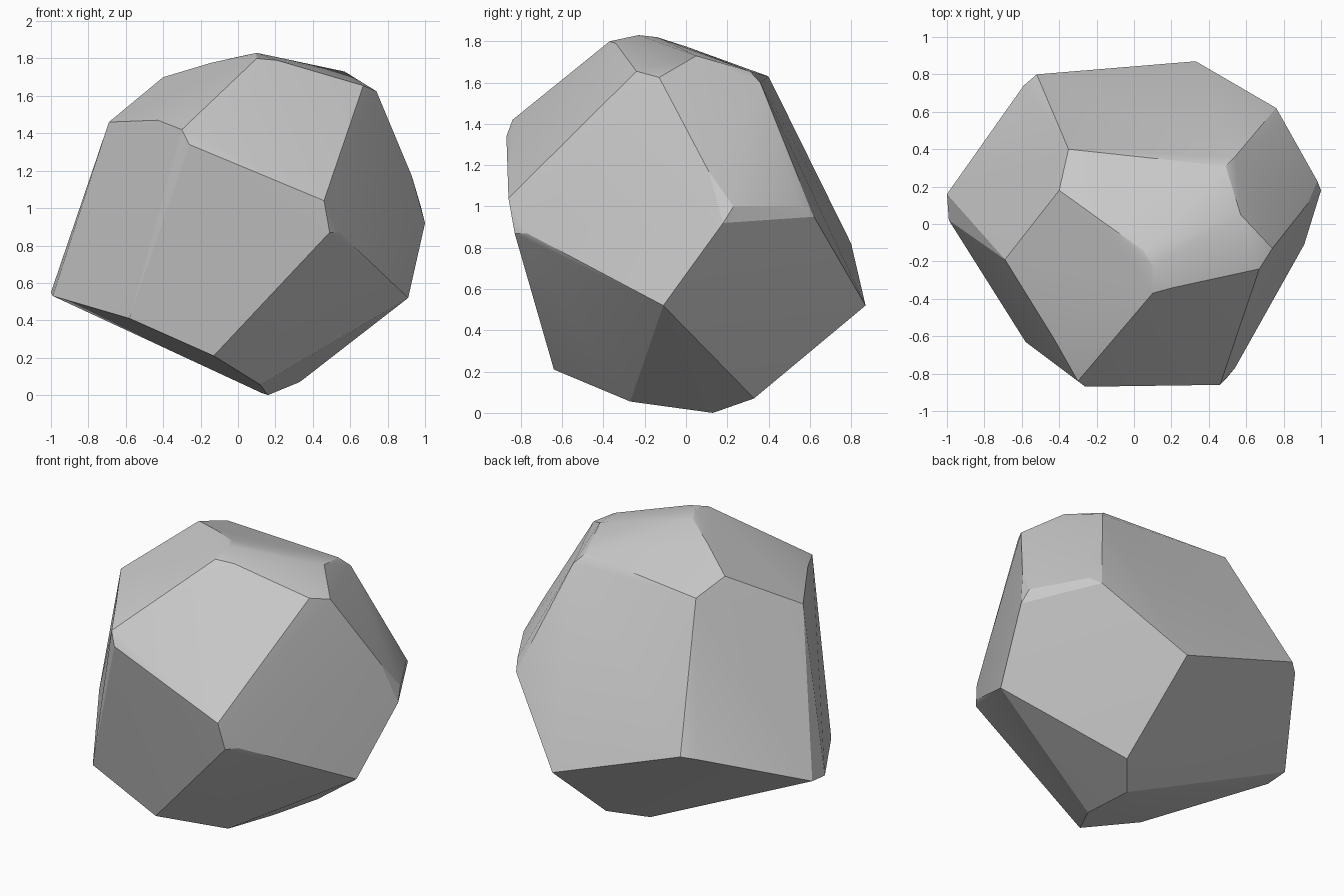
import bpy, bmesh, math

# Corner points of the chipped boulder, grouped by height
crown = [(.10, -.23, 1.83), (.05, -.14, 1.82), (.10, -.37, 1.80), (.21, -.34, 1.79),
         (-.15, 0, 1.775), (.57, .05, 1.73), (-.40, .18, 1.70), (-.35, .40, 1.63),
         (.49, .31, 1.655), (.54, .36, 1.60), (.67, -.24, 1.655), (.74, -.13, 1.625)]
shoulder = [(-.69, -.19, 1.46), (-.43, -.61, 1.47), (-.30, -.84, 1.42), (-.26, -.87, 1.34),
            (.46, -.86, 1.04), (.49, -.83, .87), (.54, -.77, .87), (.93, .11, 1.17),
            (.98, .23, 1.0), (1.0, .18, .92), (.80, .55, 1.0), (.76, .62, .95),
            (-.52, .80, .82), (-.59, .74, .80)]
base = [(-1.0, .16, .55), (-.99, .02, .53), (-.58, -.63, .41), (-.13, -.64, .21),
        (.91, -.11, .52), (.33, .87, .52), (.33, .33, .07), (.12, -.27, .055),
        (.16, .13, 0), (.13, .10, .01)]

# Wrap the points in a convex shell
bm = bmesh.new()
for p in crown + shoulder + base:
    bm.verts.new(p)
hull = bmesh.ops.convex_hull(bm, input=bm.verts)
loose = [v for v in bm.verts if not v.link_faces]
bmesh.ops.delete(bm, geom=loose, context='VERTS')
bmesh.ops.recalc_face_normals(bm, faces=bm.faces)

mesh = bpy.data.meshes.new("boulder")
bm.to_mesh(mesh)
bm.free()
boulder = bpy.data.objects.new("boulder", mesh)
bpy.context.collection.objects.link(boulder)

# Soften shallow creases, keep the cut facets crisp
bpy.context.view_layer.objects.active = boulder
boulder.select_set(True)
bpy.ops.object.shade_smooth_by_angle(angle=math.radians(20))
